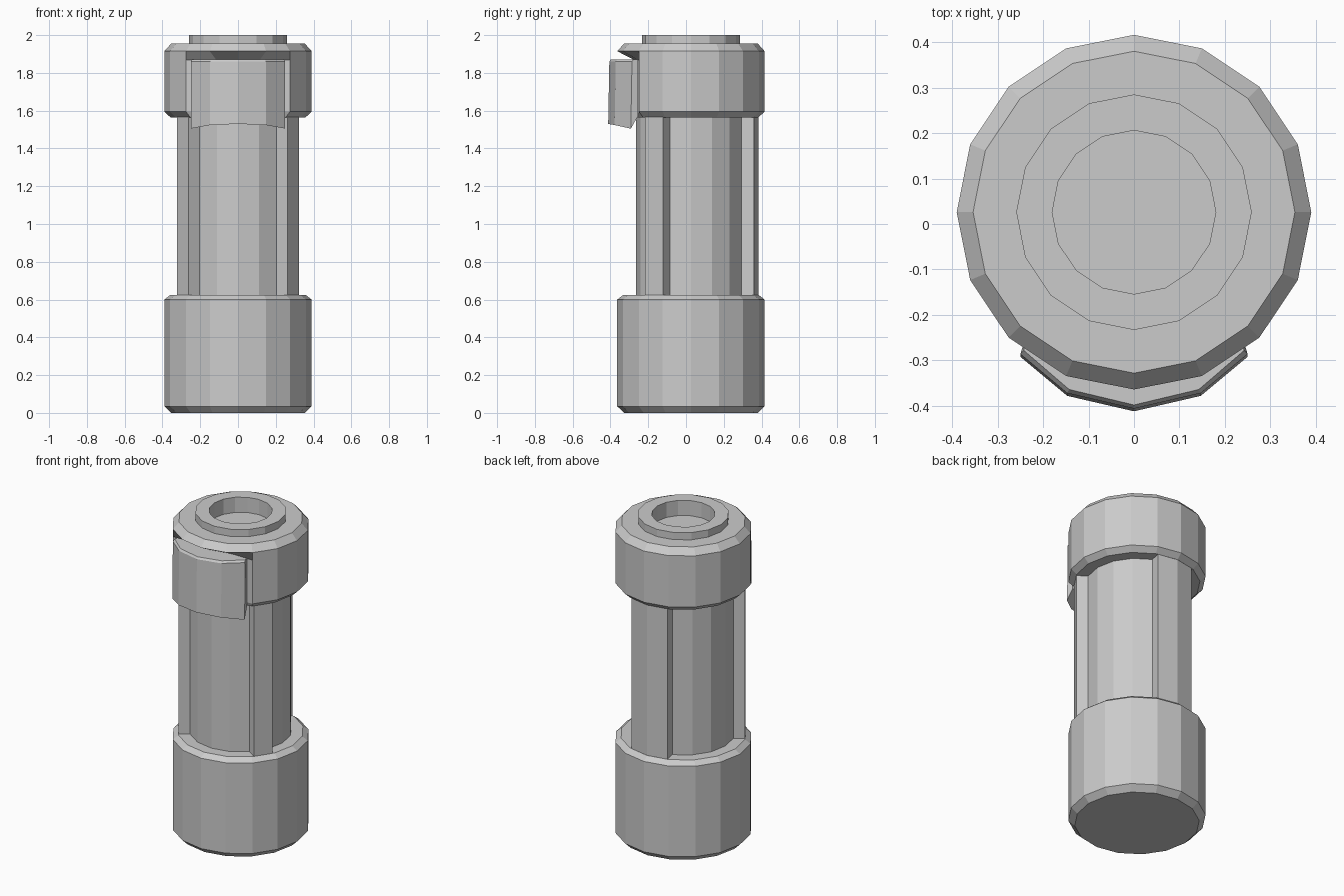
import bpy, bmesh
from math import cos, sin, radians

if "Cube" in bpy.data.objects:
    bpy.data.objects.remove(bpy.data.objects["Cube"])

N = 16          # sides of every round part
CY = 0.026      # the axis sits slightly behind the origin


def finish(name, bm):
    bmesh.ops.recalc_face_normals(bm, faces=bm.faces)
    mesh = bpy.data.meshes.new(name)
    bm.to_mesh(mesh)
    bm.free()
    obj = bpy.data.objects.new(name, mesh)
    bpy.context.collection.objects.link(obj)
    return obj


def loft(name, loops):
    """Skin a closed solid over a list of equal-length vertex loops."""
    bm = bmesh.new()
    rows = [[bm.verts.new(p) for p in loop] for loop in loops]
    for a, b in zip(rows, rows[1:]):
        n = len(a)
        for i in range(n):
            j = (i + 1) % n
            bm.faces.new((a[i], a[j], b[j], b[i]))
    bm.faces.new(rows[0])
    bm.faces.new(rows[-1])
    return finish(name, bm)


def ring(r, z, front_r=None):
    """16-sided ring; front_r pulls in the three frontmost corners."""
    pts = []
    for i in range(N):
        a = radians(i * 360 / N)
        rr = front_r if front_r and i in (11, 12, 13) else r
        pts.append((rr * cos(a), CY + rr * sin(a), z))
    return pts


# Lower cap with chamfered rims
loft("lower_cap", [ring(0.354, 0), ring(0.39, 0.035),
                   ring(0.39, 0.60), ring(0.358, 0.625)])

# Upper cap with a front recess, and a hollow collar on top
loft("upper_cap", [ring(0.358, 1.565, 0.30), ring(0.39, 1.595, 0.30),
                   ring(0.39, 1.868, 0.30), ring(0.39, 1.915),
                   ring(0.354, 1.955), ring(0.259, 1.955), ring(0.259, 2.0),
                   ring(0.18, 2.0), ring(0.18, 1.905)])

# Body with three raised ribs: facets pushed out along their normals
bm = bmesh.new()
low = [bm.verts.new(p) for p in ring(0.29, 0.61)]
high = [bm.verts.new(p) for p in ring(0.29, 1.58)]
sides = [bm.faces.new((low[i], low[(i + 1) % N], high[(i + 1) % N], high[i]))
         for i in range(N)]
bm.faces.new(low)
bm.faces.new(high)
bmesh.ops.recalc_face_normals(bm, faces=bm.faces)
for group in ((14,), (9,), (3, 4)):
    out = bmesh.ops.extrude_face_region(bm, geom=[sides[i] for i in group])["geom"]
    new_faces = [g for g in out if isinstance(g, bmesh.types.BMFace)]
    bm.normal_update()
    moves = {}
    for v in (g for g in out if isinstance(g, bmesh.types.BMVert)):
        n = sum((f.normal for f in v.link_faces if f in new_faces),
                start=new_faces[0].normal * 0)
        moves[v] = n.normalized() * 0.067
    for v, d in moves.items():
        v.co += d
    bmesh.ops.delete(bm, geom=[sides[i] for i in group if sides[i].is_valid],
                     context='FACES')
finish("ribbed_body", bm)

# Curved front clip: each station is (x, front y, back y, front bottom z)
half = [(0.25, -0.292, -0.255, 1.505), (0.147, -0.378, -0.255, 1.524),
        (0, -0.412, -0.265, 1.53)]
stations = half + [(-x, a, b, z) for x, a, b, z in half[1::-1]]
loft("front_clip", [[(x, yf, z), (x, yf + 0.006, 1.86),
                     (x * 0.97, yf + 0.014, 1.872),
                     (x * 0.96, yb, 1.872), (x * 0.96, yb, 1.57)]
                    for x, yf, yb, z in stations])
